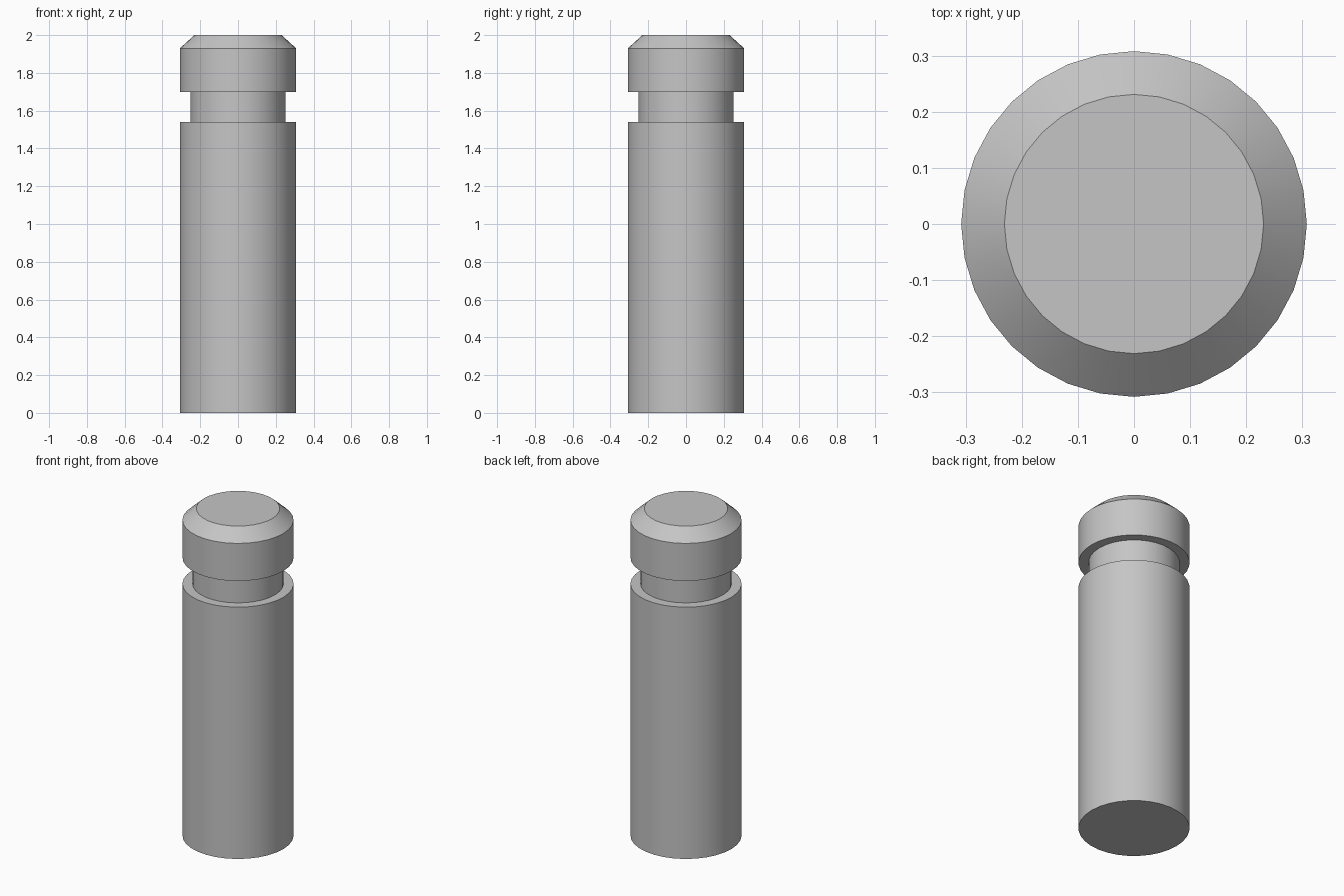
import bpy
import bmesh
import math

cube = bpy.data.objects.get("Cube")
if cube:
    bpy.data.objects.remove(cube, do_unlink=True)

# Plain grey metal
grey = (0.56, 0.56, 0.56, 1.0)
metal = bpy.data.materials.new("grey metal")
metal.use_nodes = True
metal.diffuse_color = grey
metal.node_tree.nodes["Principled BSDF"].inputs["Base Color"].default_value = grey

SIDES = 32

# Radius and height up the pin: shaft, groove, head, chamfer
profile = [
    (0.308, 0.0), (0.308, 1.54),
    (0.252, 1.54), (0.252, 1.70),
    (0.308, 1.70), (0.308, 1.93),
    (0.231, 2.0),
]

# Stack rings along the profile, bridge them and cap both ends
bm = bmesh.new()
rings = []
for radius, z in profile:
    angles = [math.tau * i / SIDES for i in range(SIDES)]
    rings.append([bm.verts.new((radius * math.cos(a), radius * math.sin(a), z))
                  for a in angles])
for low, high in zip(rings, rings[1:]):
    for i in range(SIDES):
        j = (i + 1) % SIDES
        bm.faces.new((low[i], low[j], high[j], high[i]))
bm.faces.new(rings[0][::-1])
bm.faces.new(rings[-1])
bmesh.ops.recalc_face_normals(bm, faces=bm.faces)

mesh = bpy.data.meshes.new("grooved_pin")
bm.to_mesh(mesh)
bm.free()
mesh.materials.append(metal)
pin = bpy.data.objects.new("grooved_pin", mesh)
bpy.context.collection.objects.link(pin)

# Smooth round walls, crisp shoulders
bpy.ops.object.select_all(action="DESELECT")
pin.select_set(True)
bpy.context.view_layer.objects.active = pin
bpy.ops.object.shade_smooth_by_angle(angle=math.radians(30))
